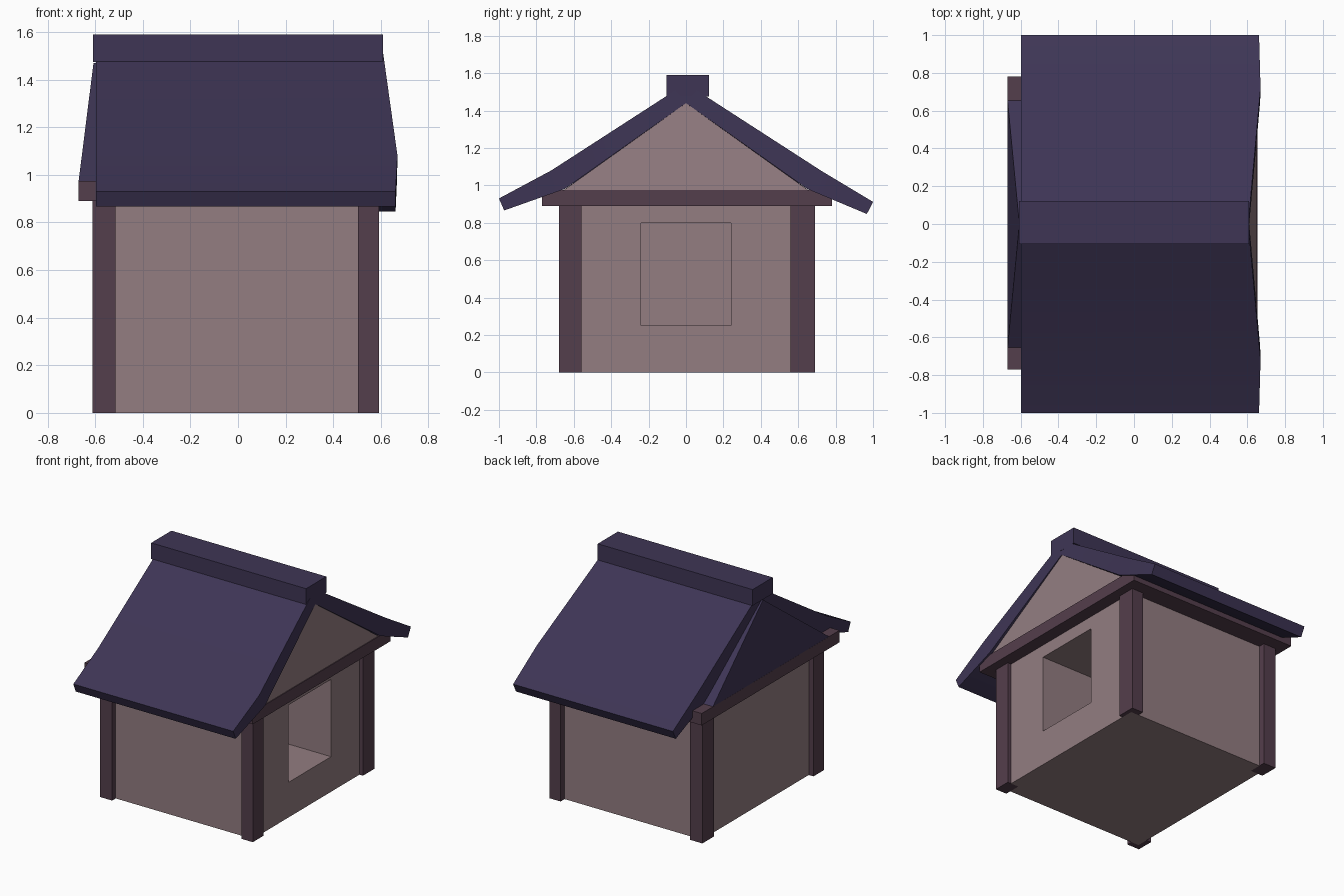
import bpy, bmesh, math

if "Cube" in bpy.data.objects:
    bpy.data.objects.remove(bpy.data.objects["Cube"])


def material(name, rgb):
    lin = [((c / 255 + 0.055) / 1.055) ** 2.4 for c in rgb]
    m = bpy.data.materials.new(name)
    m.diffuse_color = (*lin, 1)
    m.use_nodes = True
    m.node_tree.nodes["Principled BSDF"].inputs["Base Color"].default_value = m.diffuse_color
    return m


ROOF = material("dark purple roof", (62, 53, 85))
WALL = material("dusty pink wall", (147, 125, 129))
TIMBER = material("plum timber", (84, 62, 76))


def mesh_object(name, verts, faces, *mats):
    me = bpy.data.meshes.new(name)
    me.from_pydata(verts, [], faces)
    bm = bmesh.new()
    bm.from_mesh(me)
    bmesh.ops.recalc_face_normals(bm, faces=bm.faces)
    bm.to_mesh(me)
    bm.free()
    for m in mats:
        me.materials.append(m)
    ob = bpy.data.objects.new(name, me)
    bpy.context.collection.objects.link(ob)
    return ob


def box(name, x, y, z, mat):
    verts = [(a, b, c) for a in x for b in y for c in z]
    faces = [(0, 1, 3, 2), (4, 6, 7, 5), (0, 4, 5, 1),
             (2, 3, 7, 6), (0, 2, 6, 4), (1, 5, 7, 3)]
    return mesh_object(name, verts, faces, mat)


# Solid walls with a deep square recess in the right side
walls = box("walls", (-0.575, 0.565), (-0.64, 0.645), (0, 0.92), WALL)
cutter = box("window_cutter", (-0.1, 0.8), (-0.24, 0.24), (0.25, 0.80), WALL)
cutter.hide_render = True
cutter.hide_viewport = False
cutter.display_type = 'WIRE'
cut = walls.modifiers.new("window", 'BOOLEAN')
cut.operation = 'DIFFERENCE'
cut.object = cutter
cut.solver = 'EXACT'

# Four corner posts
for side, x in (("left", (-0.612, -0.515)), ("right", (0.505, 0.593))):
    for end, y in (("front", (-0.68, -0.56)), ("back", (0.56, 0.69))):
        box(f"{end}_{side}_post", x, y, (0, 0.9), TIMBER)

# Wall plate carrying the roof
box("wall_plate", (-0.67, 0.655), (-0.77, 0.78), (0.89, 0.975), TIMBER)

# Gable block with leaning ends: pink on the right, roof colour elsewhere
gable = mesh_object(
    "gable",
    [(-0.67, -0.66, 0.97), (-0.67, 0.66, 0.97), (-0.607, 0, 1.47),
     (0.65, -0.66, 0.97), (0.65, 0.66, 0.97), (0.605, 0, 1.44)],
    [(0, 1, 2), (3, 5, 4), (0, 2, 5, 3), (1, 4, 5, 2), (0, 3, 4, 1)],
    ROOF, WALL)
for p in gable.data.polygons:
    p.material_index = 1 if p.normal.x > 0.7 else 0

# Roof: bent profile (y, z, right end x), straight left end, flared right end
profile = [(0, 1.545, 0.605), (0.72, 1.08, 0.67), (1.0, 0.912, 0.662), (0.967, 0.847, 0.662),
           (0.65, 0.98, 0.668), (0, 1.44, 0.61),
           (-0.65, 0.98, 0.668), (-0.972, 0.866, 0.662), (-1.0, 0.93, 0.662), (-0.72, 1.08, 0.67)]
n = len(profile)
verts = [(-0.597, y, z) for y, z, x in profile] + [(x, y, z) for y, z, x in profile]
faces = [(i, (i + 1) % n, n + (i + 1) % n, n + i) for i in range(n)]
# End caps as one quad per roof segment
for a in (0, n):
    faces += [tuple(a + i for i in q)
              for q in ((0, 1, 4, 5), (1, 2, 3, 4), (0, 5, 6, 9), (9, 6, 7, 8))]
roof = mesh_object("roof", verts, faces, ROOF)
bpy.context.view_layer.objects.active = roof
roof.select_set(True)
bpy.ops.object.shade_smooth_by_angle(angle=math.radians(25))

# Ridge cap
box("ridge_cap", (-0.61, 0.61), (-0.105, 0.122), (1.475, 1.59), ROOF)
